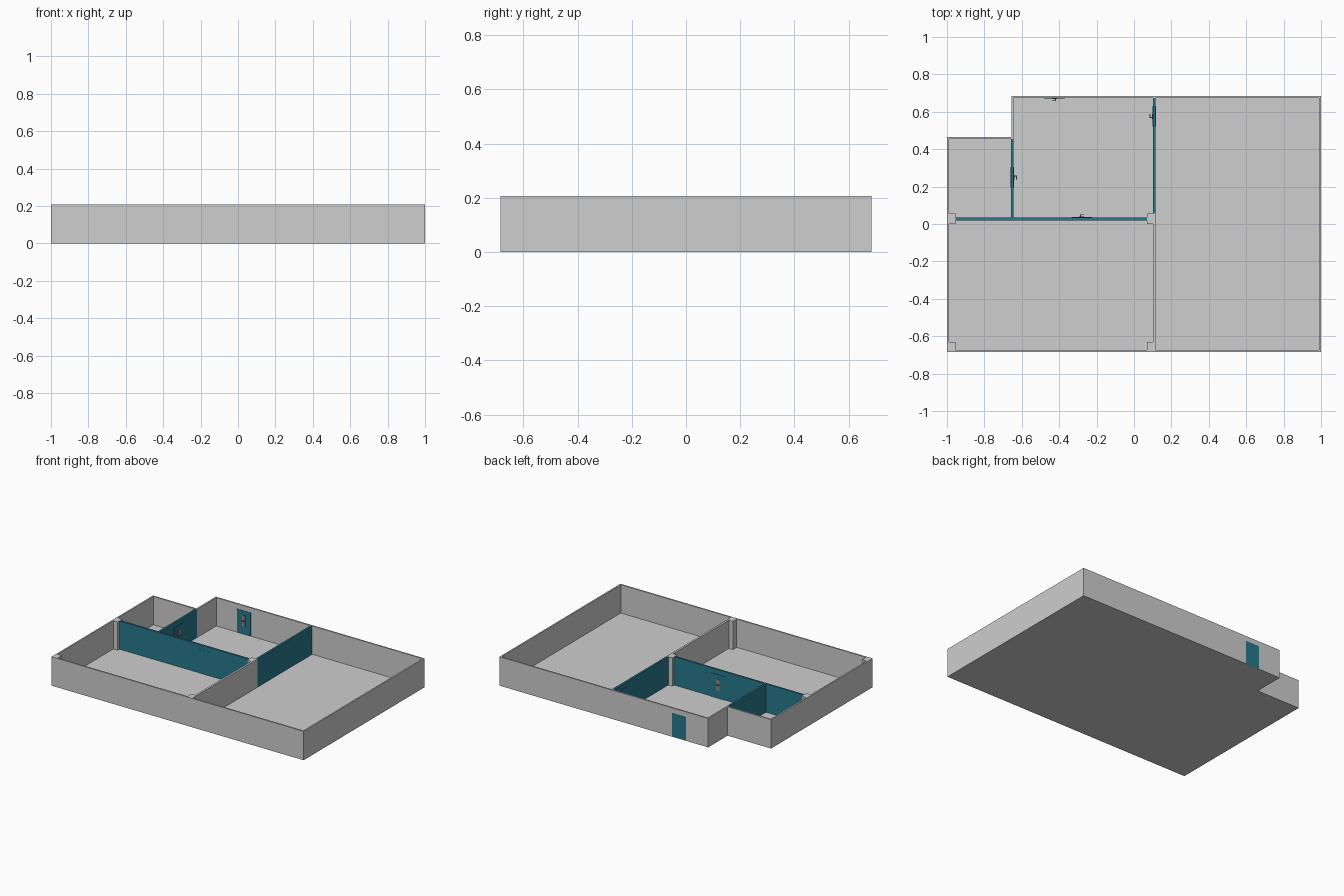
import bpy, bmesh
from mathutils import Matrix, Vector

if "Cube" in bpy.data.objects:
    bpy.data.objects.remove(bpy.data.objects["Cube"])

H = 0.207       # wall height
T = 0.011       # outer wall thickness
FLOOR = 0.004   # floor slab thickness
DOOR_H = 0.172


def material(name, rgb):
    m = bpy.data.materials.new(name)
    m.diffuse_color = (*rgb, 1)
    m.use_nodes = True
    m.node_tree.nodes["Principled BSDF"].inputs["Base Color"].default_value = m.diffuse_color
    return m


GREY = material("plaster grey", (0.62, 0.62, 0.62))
TEAL = material("teal", (0.021, 0.19, 0.27))
METAL = material("handle grey", (0.25, 0.25, 0.25))


def finish(name, bm, mat):
    bmesh.ops.recalc_face_normals(bm, faces=bm.faces)
    me = bpy.data.meshes.new(name)
    bm.to_mesh(me)
    bm.free()
    me.materials.append(mat)
    ob = bpy.data.objects.new(name, me)
    bpy.context.collection.objects.link(ob)
    return ob


def add_box(bm, lo, hi):
    lo, hi = Vector(lo), Vector(hi)
    mat = Matrix.Translation((lo + hi) / 2) @ Matrix.Diagonal((*(hi - lo), 1))
    bmesh.ops.create_cube(bm, size=1, matrix=mat)


def box(name, lo, hi, mat):
    bm = bmesh.new()
    add_box(bm, lo, hi)
    return finish(name, bm, mat)


def outline(inset):
    # L-shaped plan with a notch in the back left corner
    i = inset
    return [(-1 + i, -0.685 + i), (1 - i, -0.685 + i), (1 - i, 0.685 - i),
            (-0.655 + i, 0.685 - i), (-0.655 + i, 0.465 - i), (-1 + i, 0.465 - i)]


def extrude_up(bm, faces, height):
    ext = bmesh.ops.extrude_face_region(bm, geom=faces)
    verts = [g for g in ext["geom"] if isinstance(g, bmesh.types.BMVert)]
    bmesh.ops.translate(bm, verts=verts, vec=(0, 0, height))


# floor slab
bm = bmesh.new()
extrude_up(bm, [bm.faces.new([bm.verts.new((x, y, 0)) for x, y in outline(0)])], FLOOR)
finish("floor", bm, GREY)

# outer walls: a ring on the plan outline
bm = bmesh.new()
outer = [bm.verts.new((x, y, FLOOR)) for x, y in outline(0)]
inner = [bm.verts.new((x, y, FLOOR)) for x, y in outline(T)]
ring = [bm.faces.new((outer[k], outer[(k + 1) % 6], inner[(k + 1) % 6], inner[k]))
        for k in range(6)]
extrude_up(bm, ring, H - FLOOR)
walls = finish("outer_walls", bm, GREY)

# opening for the entrance door
cutter = box("entrance_cutter", (-0.48, 0.65, -0.02), (-0.37, 0.72, DOOR_H), GREY)
cutter.hide_render = True
cutter.hide_viewport = True
cut = walls.modifiers.new("entrance", 'BOOLEAN')
cut.object = cutter
cut.solver = 'EXACT'

# inner walls
box("inner_wall_front", (0.102, -0.674, FLOOR), (0.116, 0.055, H), GREY)
box("partition_right", (0.102, 0.055, FLOOR), (0.116, 0.674, H), TEAL)
box("partition_middle", (-0.955, 0.02, FLOOR), (0.07, 0.034, H), TEAL)
box("partition_left", (-0.658, 0.034, FLOOR), (-0.644, 0.454, H), TEAL)

# corner columns of the front room
for side, x0, x1 in (("left", -0.989, -0.955), ("right", 0.07, 0.102)):
    for end, y0, y1 in (("front", -0.674, -0.63), ("back", 0.0, 0.055)):
        box(f"column_{end}_{side}", (x0, y0, FLOOR), (x1, y1, H), GREY)


def door(name, centre, angle, thick):
    """Door leaf through its wall, handle on the local -y side."""
    place = Matrix.Translation((*centre, 0)) @ Matrix.Rotation(angle, 4, 'Z')
    d = thick / 2
    leaf = box(name + "_door", (-0.055, -d - 0.002, FLOOR), (0.055, d, DOOR_H), TEAL)
    bm = bmesh.new()
    f = -d - 0.002
    add_box(bm, (-0.013, f - 0.003, 0.06), (0.013, f, 0.14))            # back plate
    add_box(bm, (0.003, f - 0.012, 0.097), (0.009, f - 0.003, 0.105))   # spindle
    add_box(bm, (-0.013, f - 0.015, 0.097), (0.009, f - 0.011, 0.105))  # lever
    handle = finish(name + "_handle", bm, METAL)
    leaf.matrix_world = place
    handle.matrix_world = place


# doors, handles all facing the entrance hall
PI = 3.14159265
door("entrance", (-0.425, 0.6795), 0, T)
door("front_room", (-0.28, 0.027), PI, 0.016)
door("left_room", (-0.651, 0.25), PI / 2, 0.016)
door("right_room", (0.109, 0.575), -PI / 2, 0.016)
